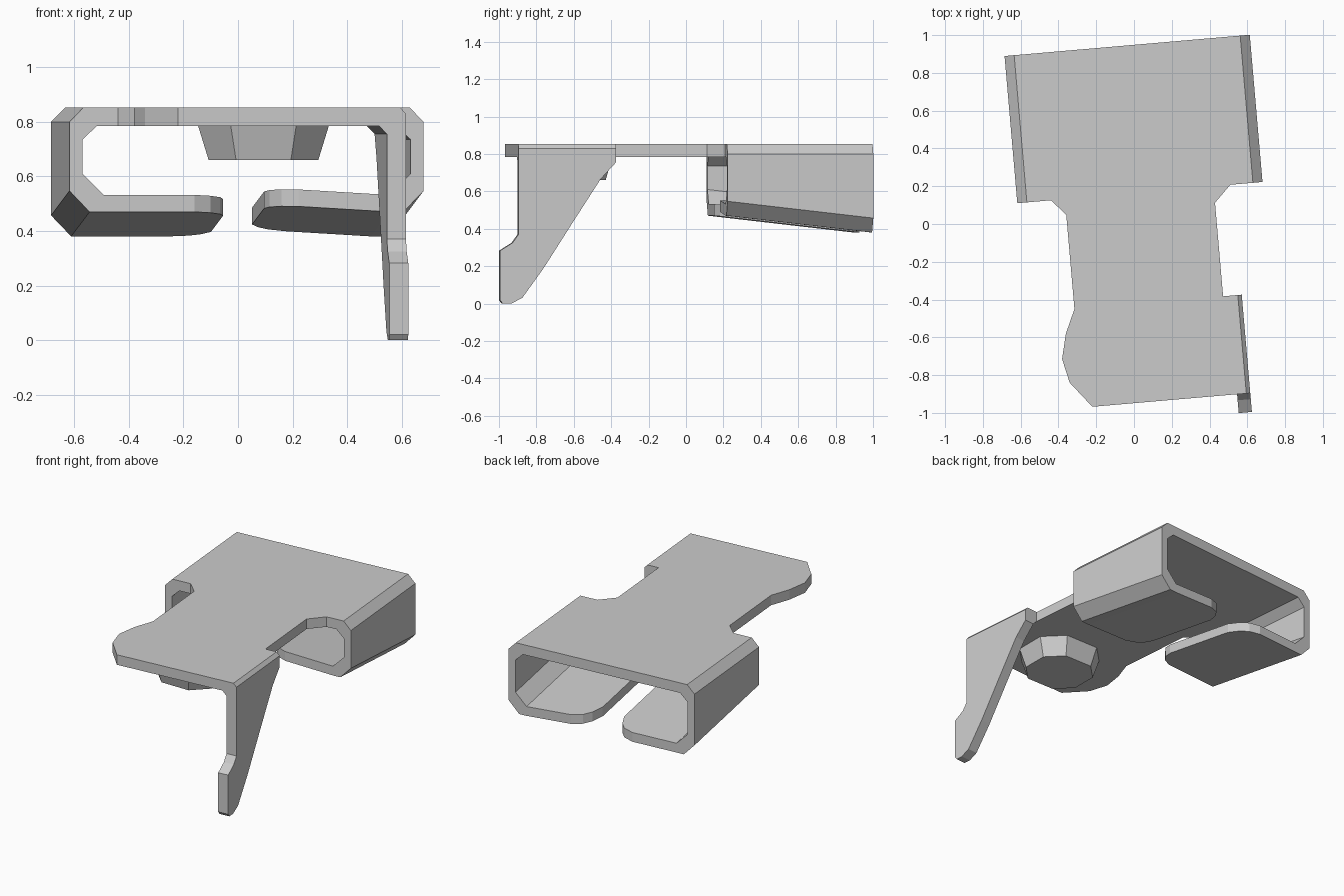
import bpy, bmesh, math
from mathutils import Matrix

if "Cube" in bpy.data.objects:
    bpy.data.objects.remove(bpy.data.objects["Cube"])

TURN = Matrix.Rotation(math.radians(4.95), 4, 'Z')   # the whole clip is turned slightly
Z0, Z1 = 0.785, 0.852                                 # sheet bottom / top
FRONT, BACK = 0.163, 0.945                            # length range of the channel
SLOPE = 0.115                                         # lips drop towards the back
MID = 0.0455                                          # mirror line of the channel


def loft(name, bottom, top):
    """Solid between two matching rings of 3D points."""
    bm = bmesh.new()
    a = [bm.verts.new(p) for p in bottom]
    b = [bm.verts.new(p) for p in top]
    n = len(a)
    bm.faces.new(a)
    bm.faces.new(b[::-1])
    for i in range(n):
        j = (i + 1) % n
        bm.faces.new((a[i], b[i], b[j], a[j]))
    bmesh.ops.recalc_face_normals(bm, faces=bm.faces)
    bm.transform(TURN)
    mesh = bpy.data.meshes.new(name)
    bm.to_mesh(mesh)
    bm.free()
    ob = bpy.data.objects.new(name, mesh)
    bpy.context.collection.objects.link(ob)
    return ob


# Main flat plate
plate = [(-0.505, BACK), (2 * MID + 0.505, BACK), (2 * MID + 0.505, FRONT),
         (0.526, FRONT), (0.437, 0.075), (0.437, -0.945), (-0.303, -0.945),
         (-0.412, -0.807), (-0.441, -0.679), (-0.409, -0.546),
         (-0.353, -0.421), (-0.353, 0.079), (-0.427, FRONT), (-0.505, FRONT)]
loft("main_plate", [(u, v, Z0) for u, v in plate], [(u, v, Z1) for u, v in plate])

# Channel walls with chamfered bends, and the inward lips
wall = [(-0.505, Z1), (-0.555, Z1), (-0.606, 0.80), (-0.606, 0.547),
        (-0.532, 0.47), (-0.48, 0.47), (-0.48, 0.532), (-0.558, 0.61),
        (-0.558, 0.735), (-0.505, Z0)]
lip = [(-0.48, FRONT), (-0.145, FRONT), (-0.085, 0.19), (-0.045, 0.235),
       (-0.03, 0.29), (-0.03, 0.80), (-0.06, 0.875), (-0.10, 0.92),
       (-0.17, BACK), (-0.48, BACK)]


def drop(z, v):
    return z - SLOPE * (v - FRONT) if z < 0.65 else z


for side, flip, tilt in (("left", False, 0.0), ("right", True, 0.06)):
    def place(u, v, z):
        return (2 * MID - u if flip else u, v, z)
    loft(side + "_channel_wall",
         [place(u, FRONT, drop(z, FRONT)) for u, z in wall],
         [place(u, BACK, drop(z, BACK)) for u, z in wall])
    loft(side + "_lip",
         *[[place(u, v, drop(z, v) + tilt * (u + 0.48)) for u, v in lip]
           for z in (0.47, 0.532)])

# Bend joining the plate to the down-turned tab
bend = [(0.437, Z1), (0.515, Z1), (0.536, 0.83), (0.536, 0.755),
        (0.466, 0.755), (0.437, Z0)]
loft("tab_bend", [(u, -0.945, z) for u, z in bend],
     [(u, -0.422, z) for u, z in bend])

# Tapered tab with a foot at its lower end
tab = [(-0.422, 0.755), (-0.505, 0.665), (-0.66, 0.425), (-0.81, 0.19),
       (-0.925, 0.03), (-0.985, 0.0), (-1.03, 0.0), (-1.045, 0.02),
       (-1.045, 0.282), (-0.977, 0.325), (-0.945, 0.37), (-0.945, 0.755)]
loft("tab", [(0.466, v, z) for v, z in tab], [(0.536, v, z) for v, z in tab])

# Faceted tapered stud under the plate
octagon = [(1, -.42), (1, .42), (.5, .92), (-.5, .92),
           (-1, .42), (-1, -.42), (-.5, -.92), (.5, -.92)]
untwist = TURN.inverted().to_2x2() if hasattr(TURN, "to_2x2") else TURN.to_3x3().inverted().to_2x2()
centre = (0.04, -0.62)


def ring(r, z):
    c, s = untwist[0][0], untwist[1][0]
    return [(centre[0] + r * (c * x - s * y), centre[1] + r * (s * x + c * y), z)
            for x, y in octagon]


loft("stud", ring(0.201, 0.66), ring(0.241, Z0 + 0.005))
